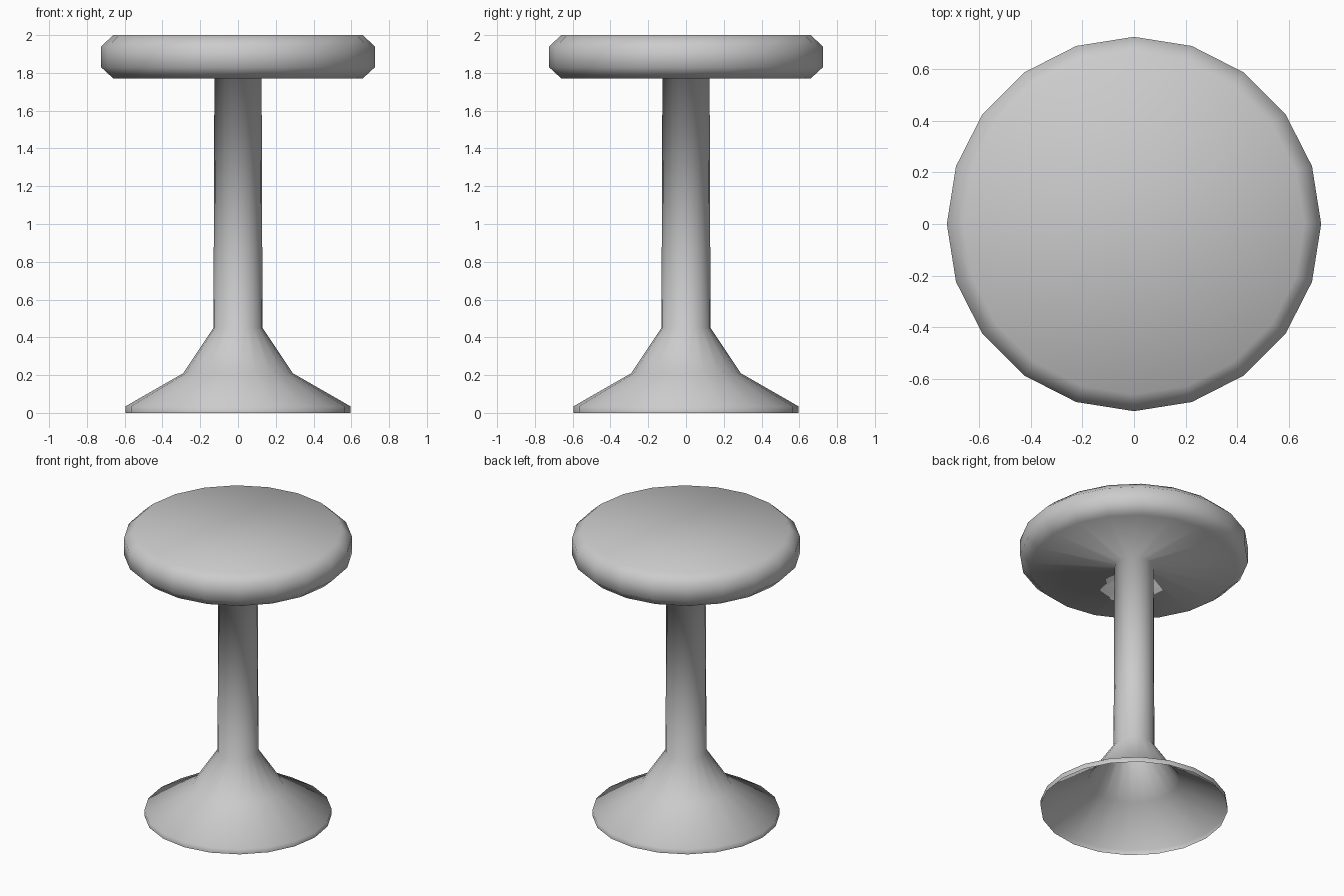
import bpy
import bmesh
from math import cos, sin, tau

SIDES = 20

cube = bpy.data.objects.get("Cube")
if cube:
    bpy.data.objects.remove(cube, do_unlink=True)

grey = bpy.data.materials.new("plain_grey")
grey.use_nodes = True
colour = (0.6, 0.6, 0.6, 1)
grey.diffuse_color = colour
grey.node_tree.nodes["Principled BSDF"].inputs["Base Color"].default_value = colour


def lathe(name, profile):
    """Turn a (radius, height) profile around z, open below and capped on top."""
    bm = bmesh.new()
    rings = [[bm.verts.new((r * cos(tau * i / SIDES), r * sin(tau * i / SIDES), z))
              for i in range(SIDES)] for r, z in profile]
    for low, high in zip(rings, rings[1:]):
        for i in range(SIDES):
            j = (i + 1) % SIDES
            bm.faces.new((low[i], low[j], high[j], high[i]))
    bm.faces.new(rings[-1])
    for face in bm.faces:
        face.smooth = True
    mesh = bpy.data.meshes.new(name)
    bm.to_mesh(mesh)
    bm.free()
    mesh.materials.append(grey)
    obj = bpy.data.objects.new(name, mesh)
    bpy.context.collection.objects.link(obj)
    return obj


# Hollow flared foot, slim stem and rounded seat, one continuous smooth skin
foot = [(0.595, 0), (0.595, 0.035), (0.29, 0.21), (0.13, 0.45)]
stem = [(0.125, 1.77)]
seat = [(0.66, 1.77), (0.725, 1.83), (0.725, 1.94), (0.66, 2.0)]
lathe("stool", foot + stem + seat)
